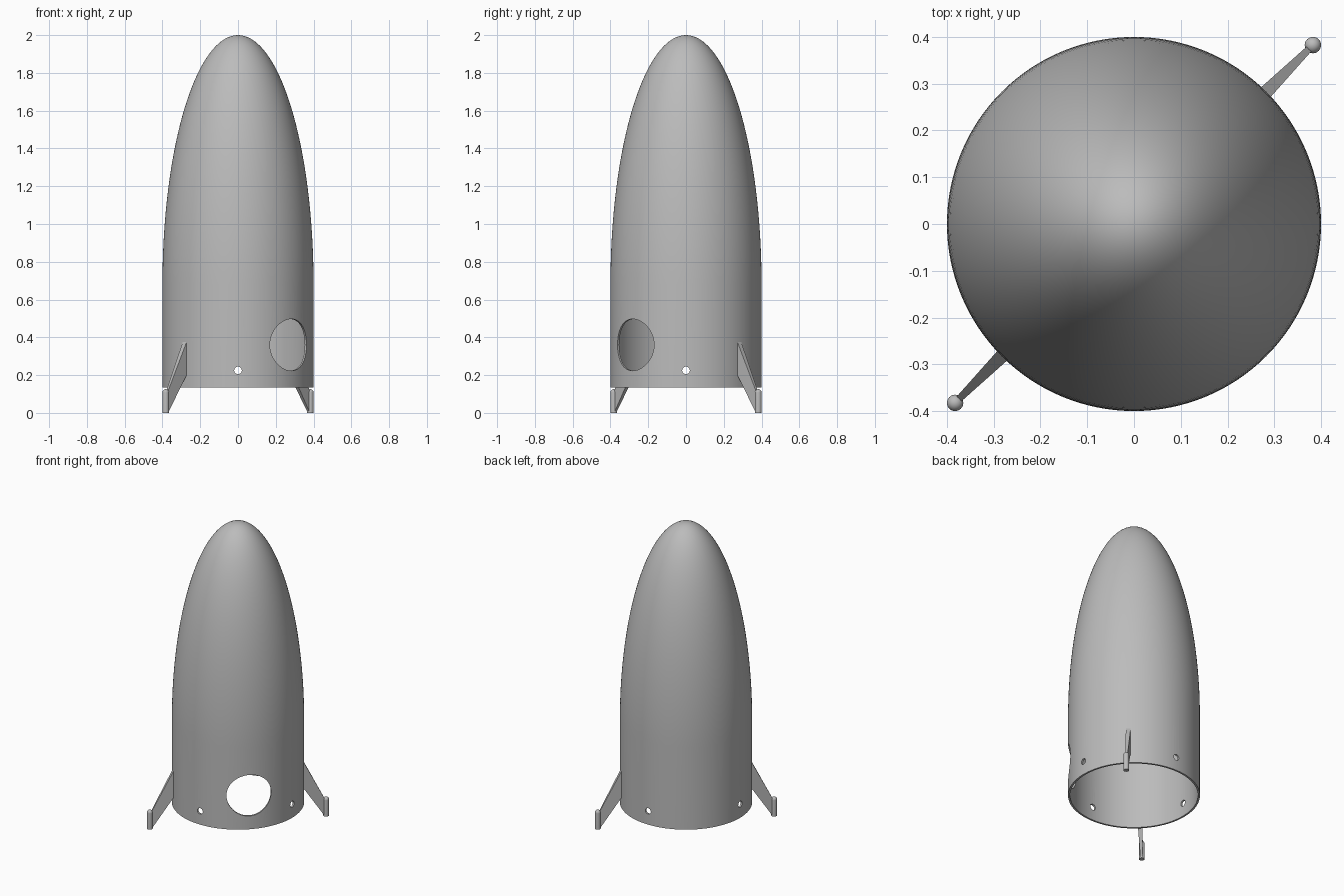
import bpy, bmesh, math
from mathutils import Matrix, Vector

cube = bpy.data.objects.get("Cube")
if cube:
    bpy.data.objects.remove(cube, do_unlink=True)

grey = bpy.data.materials.new("plain grey")
grey.use_nodes = True
colour = (0.5, 0.5, 0.5, 1)
grey.diffuse_color = colour
grey.node_tree.nodes["Principled BSDF"].inputs["Base Color"].default_value = colour

BASE, SHOULDER, TIP = 0.135, 0.68, 2.0
RADIUS, WALL = 0.4, 0.012


def finish(name, bm):
    bmesh.ops.recalc_face_normals(bm, faces=bm.faces)
    mesh = bpy.data.meshes.new(name)
    bm.to_mesh(mesh)
    bm.free()
    obj = bpy.data.objects.new(name, mesh)
    bpy.context.collection.objects.link(obj)
    mesh.materials.append(grey)
    return obj


def select(obj):
    bpy.ops.object.select_all(action='DESELECT')
    obj.select_set(True)
    bpy.context.view_layer.objects.active = obj


def smooth(obj):
    select(obj)
    bpy.ops.object.shade_smooth_by_angle(angle=math.radians(30))


def lathe(name, profile, steps):
    bm = bmesh.new()
    verts = [bm.verts.new((r, 0, z)) for r, z in profile]
    edges = [bm.edges.new(pair) for pair in zip(verts, verts[1:])]
    bmesh.ops.spin(bm, geom=verts + edges, cent=(0, 0, 0), axis=(0, 0, 1),
                   angle=math.tau, steps=steps, use_duplicate=False)
    bmesh.ops.remove_doubles(bm, verts=bm.verts, dist=1e-5)
    return finish(name, bm)


def wall_curve(radius, tip, rings=36):
    # Straight skirt, then a half ellipse up to the tip
    points = [(radius, BASE)]
    for i in range(rings + 1):
        a = math.pi / 2 * i / rings
        points.append((radius * math.cos(a) if i < rings else 0,
                       SHOULDER + (tip - SHOULDER) * math.sin(a)))
    return points


def cut_hole(target, radius, start, end):
    # Drill a round hole along the line from start to end
    start, end = Vector(start), Vector(end)
    line = end - start
    bm = bmesh.new()
    turn = line.to_track_quat('Z', 'Y').to_matrix().to_4x4()
    bmesh.ops.create_cone(bm, cap_ends=True, segments=48, radius1=radius,
                          radius2=radius, depth=line.length,
                          matrix=Matrix.Translation((start + end) / 2) @ turn)
    cutter = finish("hole_cutter", bm)
    cutter.hide_render = True
    mod = target.modifiers.new("hole", 'BOOLEAN')
    mod.operation, mod.solver, mod.object = 'DIFFERENCE', 'EXACT', cutter
    select(target)
    bpy.ops.object.modifier_apply(modifier=mod.name)
    bpy.data.objects.remove(cutter, do_unlink=True)


# Hollow hull, open at the bottom
outer = wall_curve(RADIUS, TIP)
inner = wall_curve(RADIUS - WALL, TIP - WALL)
hull = lathe("hull", outer[::-1] + inner, 128)

# Round hatch opening on one side and four small holes around the skirt
cut_hole(hull, 0.137, (0.1, -0.1, 0.36), (0.5, -0.5, 0.36))
for i in range(4):
    a = math.pi / 2 * i
    d = Vector((math.cos(a), math.sin(a), 0))
    up = Vector((0, 0, 0.225))
    cut_hole(hull, 0.02, d * 0.2 + up, d * 0.6 + up)
smooth(hull)

# Two tapered fins, each ending in a round-topped foot
FOOT_R, FOOT_X = 0.0175, 0.541
for side, angle in (("back_left", 45), ("front_right", 225)):
    turn = Matrix.Rotation(math.radians(angle), 4, 'Z')

    bm = bmesh.new()
    outline = [(0.392, 0.39, 0.015), (0.392, 0.21, 0.015),
               (FOOT_X - 0.01, 0.0, 0.007), (FOOT_X - 0.01, 0.115, 0.007)]
    sides = [[bm.verts.new((x, s * half, z)) for x, z, half in outline] for s in (-1, 1)]
    for loop in sides:
        bm.faces.new(loop)
    for i in range(4):
        j = (i + 1) % 4
        bm.faces.new((sides[0][i], sides[0][j], sides[1][j], sides[1][i]))
    fin = finish(side + "_fin", bm)
    fin.matrix_world = turn

    dome = [(FOOT_R * math.cos(math.pi / 2 * i / 8) if i < 8 else 0,
             0.108 + FOOT_R * math.sin(math.pi / 2 * i / 8)) for i in range(9)]
    foot = lathe(side + "_foot", [(0, 0), (FOOT_R, 0)] + dome, 32)
    foot.matrix_world = turn @ Matrix.Translation((FOOT_X, 0, 0))
    smooth(foot)
